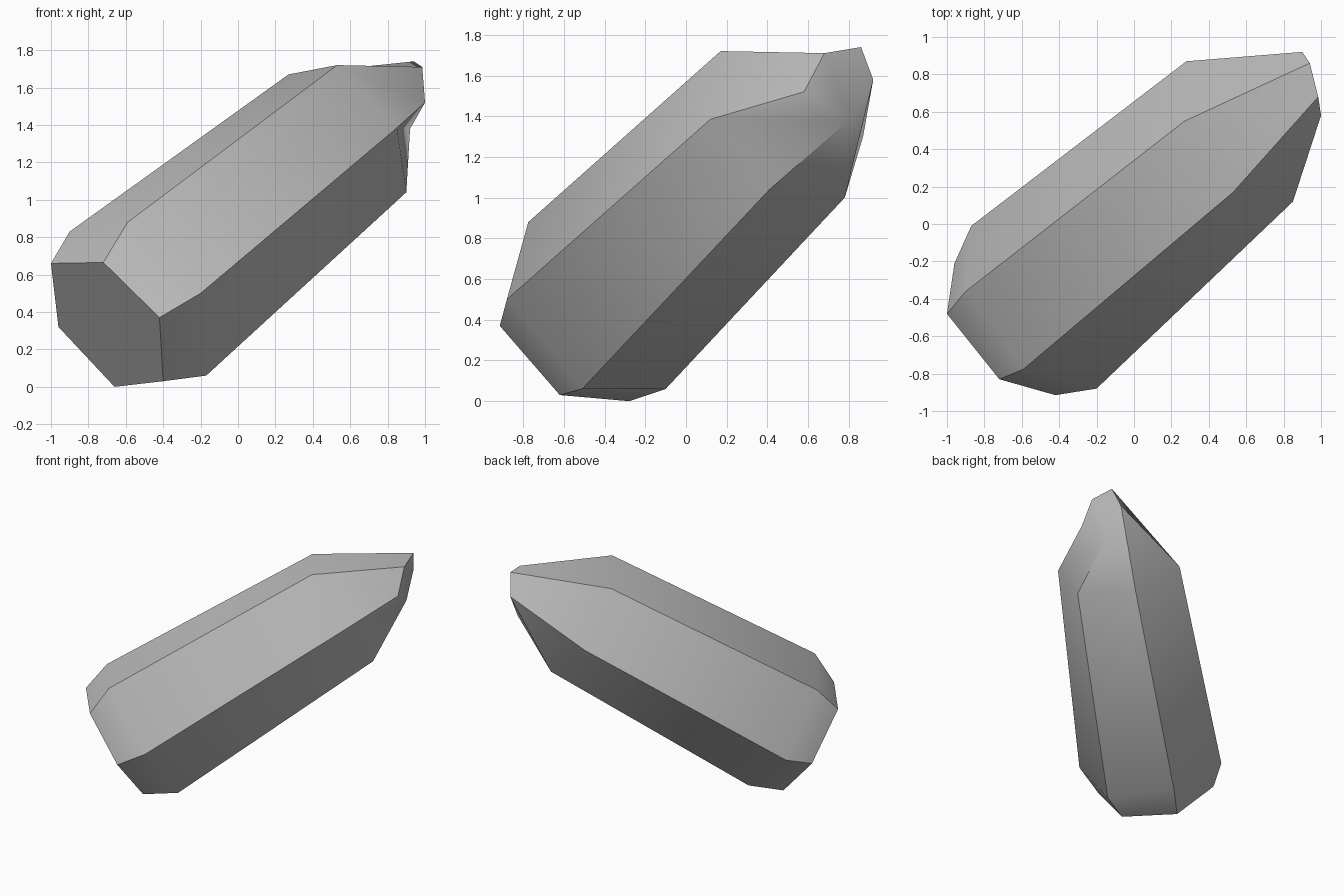
import bpy
import bmesh
import math

default_cube = bpy.data.objects.get("Cube")
if default_cube:
    bpy.data.objects.remove(default_cube, do_unlink=True)

# Single stone colour
stone = bpy.data.materials.new("grey_stone")
stone.use_nodes = True
colour = (0.5, 0.5, 0.5, 1.0)
stone.diffuse_color = colour
stone.node_tree.nodes["Principled BSDF"].inputs["Base Color"].default_value = colour

# Slightly irregular hexagonal cross-sections along the leaning crystal
base_cap = [(-1, -.48, .66), (-.72, -.83, .665), (-.42, -.915, .37),
            (-.4, -.62, .03), (-.66, -.28, 0), (-.96, -.21, .32)]
lower_shoulder = [(-.9, -.36, .83), (-.59, -.775, .88), (-.2, -.88, .5),
                  (-.17, -.51, .06), (-.48, -.1, .06), (-.87, -.01, .4)]
upper_shoulder = [(.27, .55, 1.67), (.53, .17, 1.72), (.85, .12, 1.385),
                  (.9, .41, 1.04), (.64, .78, 1), (.28, .87, 1.3)]
# The last two corners meet at one point on the blunt tip
tip = [(.94, .86, 1.74), (.985, .68, 1.71), (1, .58, 1.52),
       (.92, .8, 1.38), (.9, .92, 1.58), (.9, .92, 1.58)]


def loft(bm, sections):
    """Join successive cross-sections with side faces and close both ends."""
    rings = [[bm.verts.new(point) for point in section] for section in sections]
    for lower, upper in zip(rings, rings[1:]):
        count = len(lower)
        for i in range(count):
            j = (i + 1) % count
            bm.faces.new((lower[i], lower[j], upper[j], upper[i]))
    bm.faces.new(reversed(rings[0]))
    bm.faces.new(rings[-1])
    bmesh.ops.remove_doubles(bm, verts=bm.verts, dist=0.001)
    bmesh.ops.recalc_face_normals(bm, faces=bm.faces)


# Crystal body with bevelled base and tapered tip
bm = bmesh.new()
loft(bm, [base_cap, lower_shoulder, upper_shoulder, tip])
mesh = bpy.data.meshes.new("crystal_shard")
bm.to_mesh(mesh)
bm.free()
mesh.materials.append(stone)
crystal = bpy.data.objects.new("crystal_shard", mesh)
bpy.context.collection.objects.link(crystal)

# Soft shoulders, crisp long edges
bpy.ops.object.select_all(action="DESELECT")
crystal.select_set(True)
bpy.context.view_layer.objects.active = crystal
bpy.ops.object.shade_smooth_by_angle(angle=math.radians(40))
